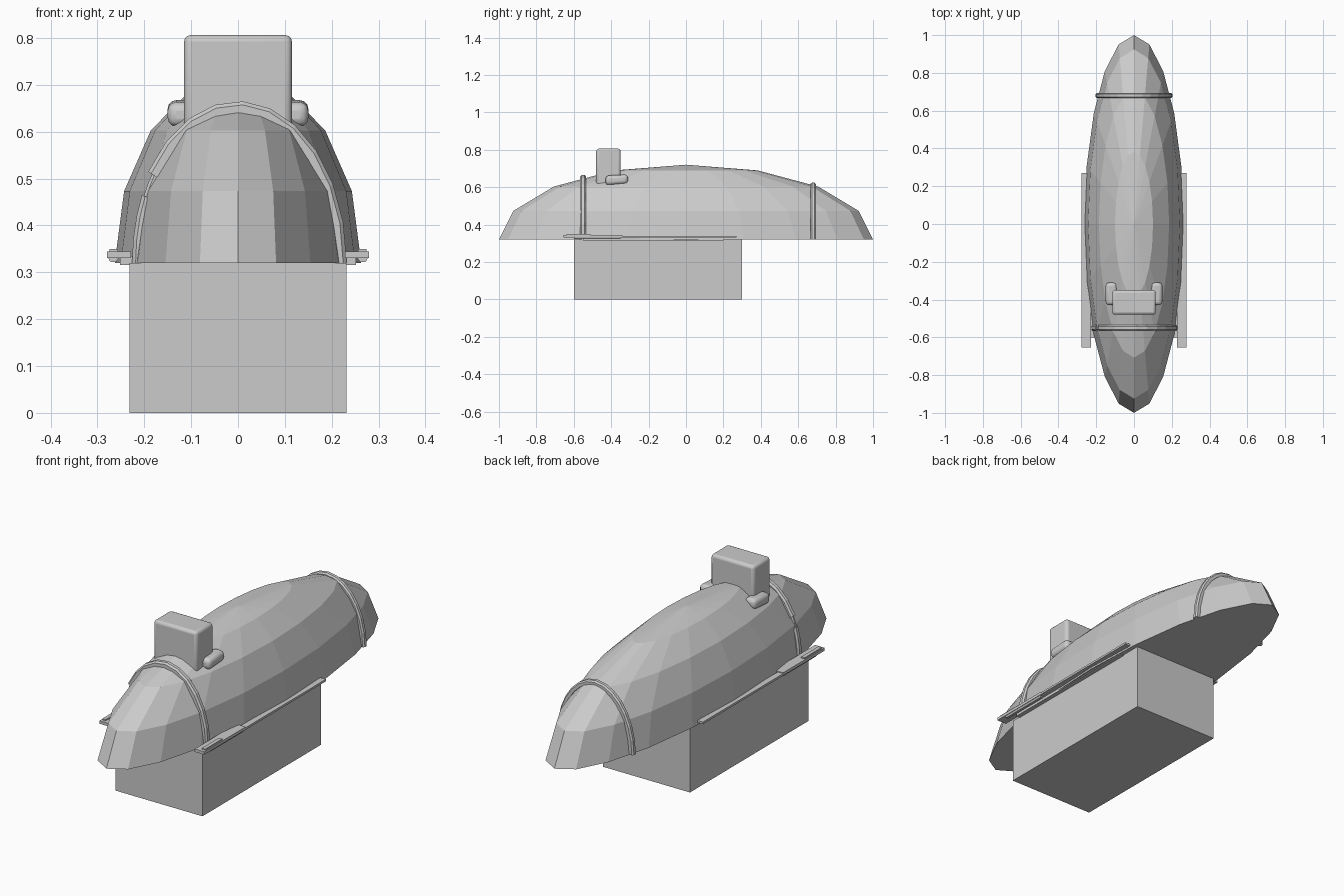
import bpy, bmesh, math
from math import sin, cos, pi

if "Cube" in bpy.data.objects:
    bpy.data.objects.remove(bpy.data.objects["Cube"])

grey = bpy.data.materials.new("plain_grey")
grey.diffuse_color = (0.6, 0.6, 0.6, 1)
grey.use_nodes = True
grey.node_tree.nodes["Principled BSDF"].inputs["Base Color"].default_value = grey.diffuse_color


def make(name, bm, bevel=0.0, segments=3):
    bmesh.ops.recalc_face_normals(bm, faces=bm.faces)
    me = bpy.data.meshes.new(name)
    bm.to_mesh(me)
    bm.free()
    me.materials.append(grey)
    ob = bpy.data.objects.new(name, me)
    bpy.context.collection.objects.link(ob)
    if bevel:
        mod = ob.modifiers.new("bevel", 'BEVEL')
        mod.width = bevel
        mod.segments = segments
        for p in me.polygons:
            p.use_smooth = True
        bpy.context.view_layer.objects.active = ob
        ob.select_set(True)
        bpy.ops.object.shade_smooth_by_angle(angle=math.radians(35))
        ob.select_set(False)
    return ob


def box(name, x0, x1, y0, y1, z0, z1, bevel=0.0):
    bm = bmesh.new()
    bmesh.ops.create_cube(bm, size=1)
    for v in bm.verts:
        v.co = ((x0 + x1) / 2 + v.co.x * (x1 - x0),
                (y0 + y1) / 2 + v.co.y * (y1 - y0),
                (z0 + z1) / 2 + v.co.z * (z1 - z0))
    return make(name, bm, bevel)


def strap(name, y, half, a, b, thick, t0, t1, n):
    """Rounded band following an arch in the xz plane."""
    bm = bmesh.new()
    prof = [(-1, 0), (-1, 0.7), (-0.5, 1), (0.5, 1), (1, 0.7), (1, 0)]
    rings = []
    for i in range(n + 1):
        t = t0 + (t1 - t0) * i / n
        rings.append([bm.verts.new(((a - thick * (1 - h)) * cos(t), y + w * half,
                                    0.32 + (b - thick * (1 - h)) * sin(t)))
                      for w, h in prof])
    k = len(prof)
    for r, s in zip(rings, rings[1:]):
        for j in range(k):
            bm.faces.new((r[j], r[(j + 1) % k], s[(j + 1) % k], s[j]))
    bm.faces.new(rings[0])
    bm.faces.new(rings[-1])
    return make(name, bm)


# Domed hull: the upper half of a faceted ellipsoid, closed underneath
bm = bmesh.new()
rings = []
for r in range(4):
    e = r * pi / 8
    rings.append([bm.verts.new((0.263 * cos(e) * sin(k * pi / 10),
                                cos(e) * cos(k * pi / 10),
                                0.32 + 0.4 * sin(e))) for k in range(20)])
top = bm.verts.new((0, 0, 0.72))
for k in range(20):
    m = (k + 1) % 20
    for r, s in zip(rings, rings[1:]):
        bm.faces.new((r[k], r[m], s[m], s[k]))
    bm.faces.new((rings[3][k], rings[3][m], top))
bm.faces.new(rings[0])
make("hull", bm)

# Support block
box("support_block", -0.231, 0.231, -0.6, 0.3, 0, 0.32)

# Raised box on the hull with side lugs
box("top_box", -0.115, 0.115, -0.48, -0.35, 0.6, 0.806, 0.014)
for s, side in ((-1, "left"), (1, "right")):
    x = sorted((s * 0.09, s * 0.15))
    lug = box(side + "_lug", x[0], x[1], -0.43, -0.31, 0.61, 0.668, 0.018)
    for v in lug.data.vertices:
        if v.co.y < -0.4 and v.co.z > 0.65:
            v.co.z -= 0.006
        if v.co.y > -0.35 and v.co.z < 0.65:
            v.co.z += 0.008

# Straps; the front one is broken on the left side
strap("front_strap", -0.55, 0.016, 0.232, 0.345, 0.025, 0, pi - 0.6, 10)
strap("front_strap_end", -0.55, 0.016, 0.226, 0.345, 0.025, pi - 0.434, pi, 3)
strap("front_strap_link", -0.552, 0.009, 0.222, 0.338, 0.02, pi - 0.62, pi - 0.42, 2)
strap("rear_strap", 0.68, 0.014, 0.204, 0.304, 0.022, 0, pi, 14)

# Side rails: long thin plate, wider front plate, hexagonal rods and a short bar
for s, side in ((-1, "left"), (1, "right")):
    def rail(name, x0, x1, *rest):
        x = sorted((s * x0, s * x1))
        return box(side + name, x[0], x[1], *rest)
    rail("_rail", 0.25, 0.279, -0.655, 0.27, 0.33, 0.34)
    rail("_rail_inner", 0.22, 0.252, -0.55, 0.2, 0.316, 0.335)
    rail("_rail_plate", 0.228, 0.279, -0.655, -0.34, 0.33, 0.344)
    rail("_rail_bar", 0.256, 0.274, -0.64, -0.51, 0.343, 0.35)
    bm = bmesh.new()
    ends = [[bm.verts.new((s * 0.266 + 0.012 * cos(k * pi / 3), y,
                           0.332 + 0.012 * sin(k * pi / 3))) for k in range(6)]
            for y in (-0.6, -0.35)]
    for k in range(6):
        m = (k + 1) % 6
        bm.faces.new((ends[0][k], ends[0][m], ends[1][m], ends[1][k]))
    bm.faces.new(ends[0])
    bm.faces.new(ends[1])
    make(side + "_rail_rod", bm)
